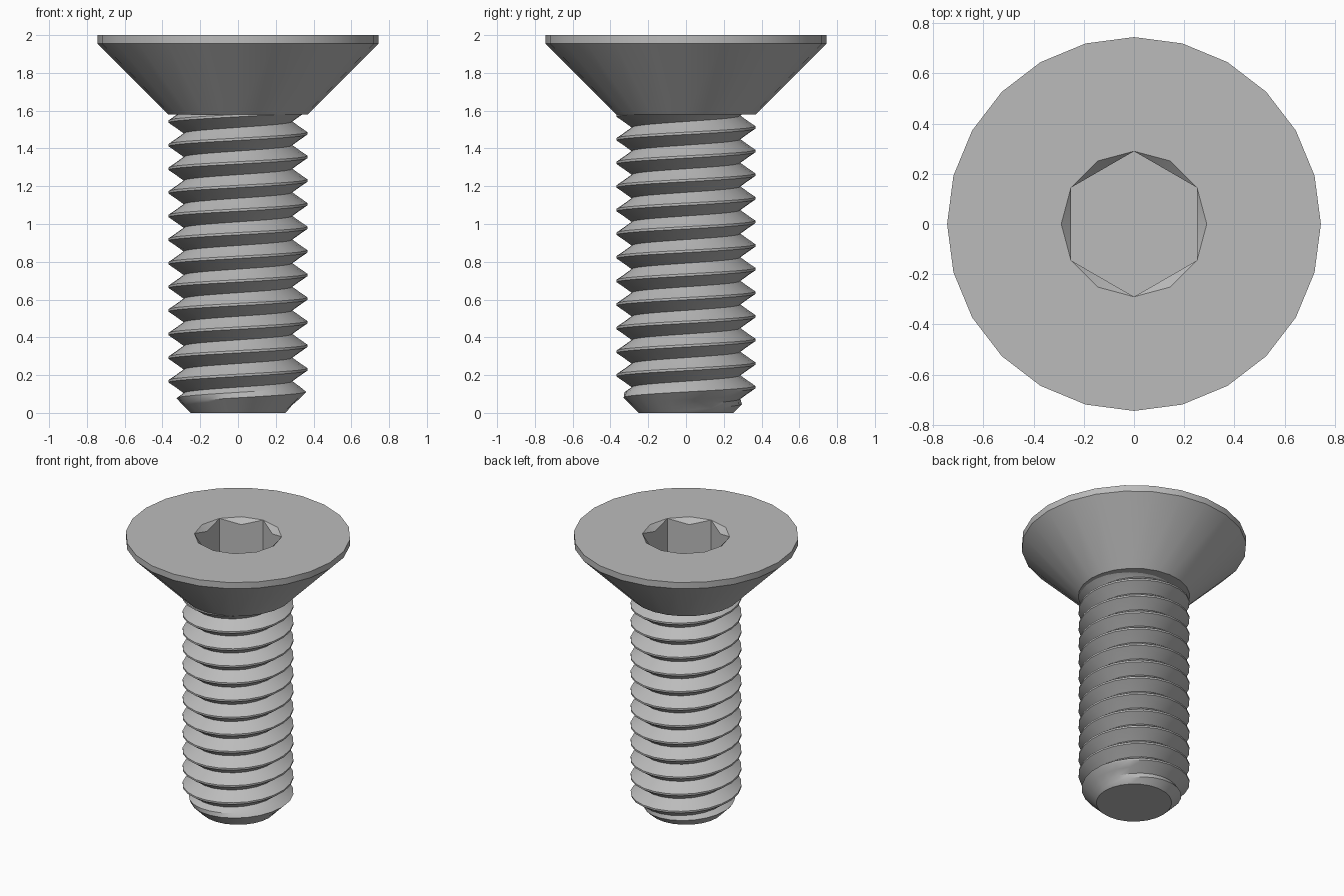
import bpy, bmesh, math

cube = bpy.data.objects.get("Cube")
if cube:
    bpy.data.objects.remove(cube, do_unlink=True)

steel = bpy.data.materials.new("grey_steel")
steel.use_nodes = True
GREY = (0.5, 0.5, 0.5, 1)
steel.diffuse_color = GREY
steel.node_tree.nodes["Principled BSDF"].inputs["Base Color"].default_value = GREY

SIDES = 24
HEAD_BASE = 1.58


def finish(bm, name):
    bmesh.ops.remove_doubles(bm, verts=bm.verts[:], dist=0.0005)
    bmesh.ops.recalc_face_normals(bm, faces=bm.faces[:])
    mesh = bpy.data.meshes.new(name)
    bm.to_mesh(mesh)
    bm.free()
    mesh.materials.append(steel)
    obj = bpy.data.objects.new(name, mesh)
    bpy.context.collection.objects.link(obj)
    bpy.ops.object.select_all(action="DESELECT")
    obj.select_set(True)
    bpy.context.view_layer.objects.active = obj
    bpy.ops.object.shade_smooth_by_angle(angle=math.radians(28))


def point(bm, r, turn, z):
    a = math.tau * turn
    return bm.verts.new((r * math.cos(a), r * math.sin(a), z))


def ring(bm, r, z, count, start=0.25):
    return [point(bm, r, start + i / count, z) for i in range(count)]


def bridge(bm, low, high):
    n = len(low)
    for i in range(n):
        j = (i + 1) % n
        bm.faces.new((low[i], low[j], high[j], high[i]))


# Countersunk head: underside, cone and thin rim
bm = bmesh.new()
base = ring(bm, 0.37, HEAD_BASE, SIDES)
edge = ring(bm, 0.745, 1.955, SIDES)
top = ring(bm, 0.745, 2, SIDES)
bm.faces.new(base)
bridge(bm, base, edge)
bridge(bm, edge, top)

# Top face around the socket mouth
mouth = ring(bm, 0.29, 2, 12)
for i in range(12):
    bm.faces.new((top[2 * i], top[2 * i + 1], top[(2 * i + 2) % SIDES],
                  mouth[(i + 1) % 12], mouth[i]))

# Hexagonal socket with a chamfered mouth
floor = ring(bm, 0.29, 1.72, 6)
dips = ring(bm, 0.29 * math.cos(math.pi / 6), 1.96, 6, 0.25 + 1 / 12)
for i in range(6):
    a, mid, b = mouth[2 * i], mouth[2 * i + 1], mouth[(2 * i + 2) % 12]
    bm.faces.new((a, mid, dips[i]))
    bm.faces.new((mid, b, dips[i]))
    bm.faces.new((a, dips[i], b, floor[(i + 1) % 6], floor[i]))
bm.faces.new(floor)
finish(bm, "socket_head")

# Threaded shank: a V profile swept along a right-handed helix
PITCH, ROOT, CREST = 0.125, 0.288, 0.368
CREST_Z = 0.105
profile = [(-0.5, ROOT), (-0.28, 0.326), (-0.05, CREST),
           (0.05, CREST), (0.28, 0.326)]
bm = bmesh.new()
rows = []
for k in range(-2 * SIDES, 14 * SIDES):
    row = []
    for offset, r in profile:
        z = CREST_Z + PITCH * (k / SIDES + offset)
        z = min(max(z, 0), HEAD_BASE + 0.02)
        row.append(point(bm, min(r, 0.25 + z), k / SIDES, z))
    rows.append(row)
for k in range(len(rows) - SIDES - 1):
    left = rows[k] + [rows[k + SIDES][0]]
    right = rows[k + 1] + [rows[k + 1 + SIDES][0]]
    for p in range(len(profile)):
        quad = (left[p], right[p], right[p + 1], left[p + 1])
        if max(v.co.z for v in quad) > 0 and min(v.co.z for v in quad) < HEAD_BASE + 0.02:
            bm.faces.new(quad)
bmesh.ops.delete(bm, geom=[v for v in bm.verts if not v.link_faces], context="VERTS")

# Flat tip
bm.faces.new(ring(bm, 0.25, 0, SIDES, 0))
finish(bm, "threaded_shank")
